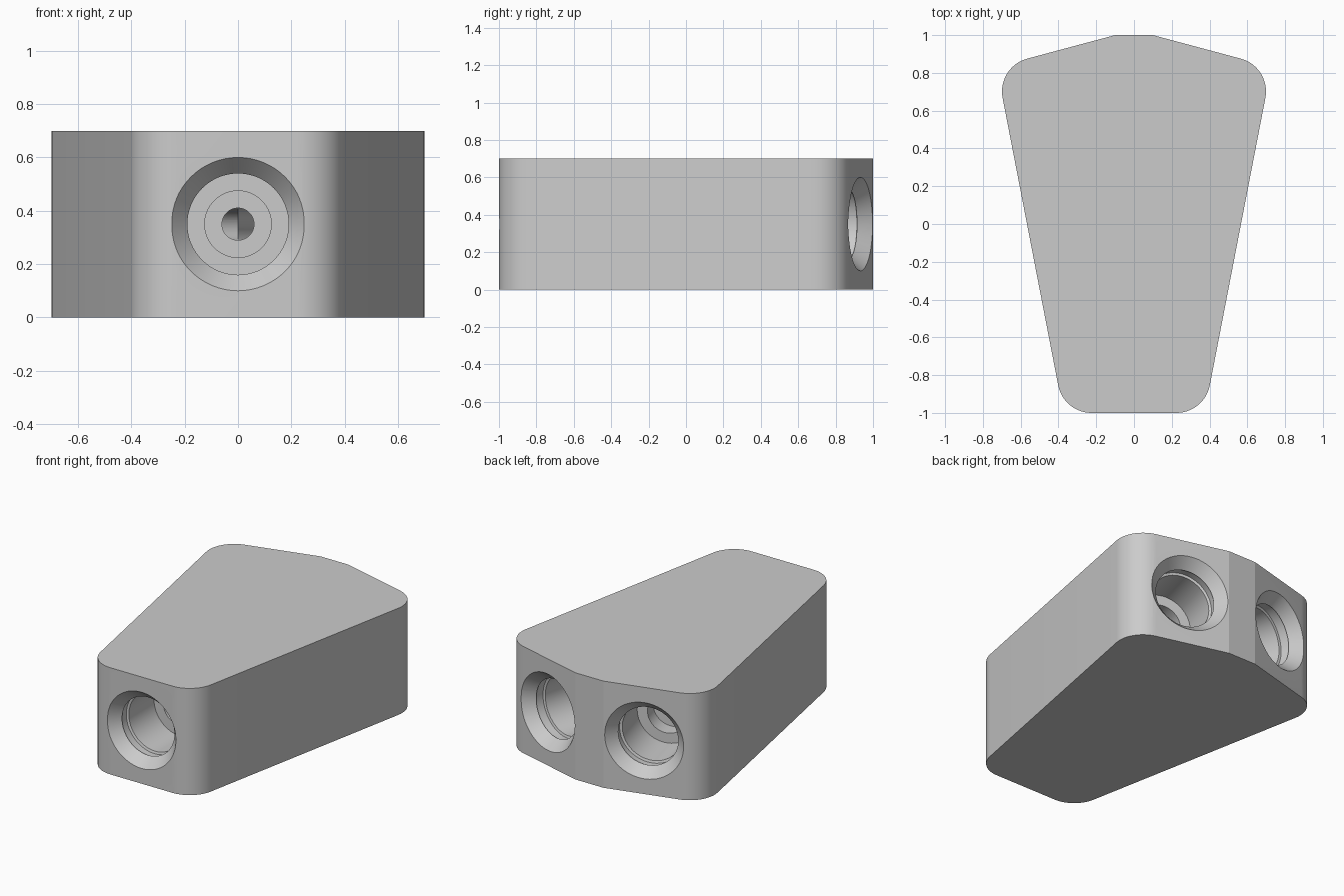
import bpy, bmesh, math
from mathutils import Vector, Matrix

if "Cube" in bpy.data.objects:
    bpy.data.objects.remove(bpy.data.objects["Cube"], do_unlink=True)

HEIGHT = 0.7
SPLAY = math.radians(15)

metal = bpy.data.materials.new("light_grey_metal")
metal.use_nodes = True
GREY = (0.6, 0.6, 0.6, 1)
metal.diffuse_color = GREY
metal.node_tree.nodes["Principled BSDF"].inputs["Base Color"].default_value = GREY


def make_object(name, bm):
    bmesh.ops.recalc_face_normals(bm, faces=bm.faces[:])
    mesh = bpy.data.meshes.new(name)
    bm.to_mesh(mesh)
    bm.free()
    mesh.materials.append(metal)
    obj = bpy.data.objects.new(name, mesh)
    bpy.context.collection.objects.link(obj)
    return obj


def fillet(before, corner, after, radius, steps=14):
    """Points of a round corner between two straight edges."""
    a = (before - corner).normalized()
    b = (after - corner).normalized()
    half = a.angle(b) / 2
    centre = corner + (a + b).normalized() * (radius / math.sin(half))
    start = corner + a * (radius / math.tan(half)) - centre
    sweep = math.pi - 2 * half
    return [centre + Matrix.Rotation(sweep * i / steps, 2) @ start
            for i in range(steps + 1)]


# Tapered block: outline of one half, mirrored, then extruded
front = Vector((0.373, -1))
shoulder = Vector((0.7275, 0.832))
crest = Vector((0.1, 1))
half_outline = (fillet(Vector((0, -1)), front, shoulder, 0.18)
                + fillet(front, shoulder, crest, 0.18) + [crest])
outline = half_outline + [Vector((-p.x, p.y)) for p in reversed(half_outline)]

bm = bmesh.new()
base = bm.faces.new([bm.verts.new((p.x, p.y, 0)) for p in outline])
top = bmesh.ops.extrude_face_region(bm, geom=[base])["geom"]
bmesh.ops.translate(bm, vec=(0, 0, HEIGHT),
                    verts=[g for g in top if isinstance(g, bmesh.types.BMVert)])
block = make_object("manifold_block", bm)


# Port cutter: countersink, relief groove, stepped bore, narrow channel
def port_cutter(name, centre, outward, channel_end):
    profile = [(0, -0.01), (0.2586, -0.01), (0.19, 0.07), (0.205, 0.075),
               (0.205, 0.135), (0.19, 0.14), (0.19, 0.4), (0.125, 0.4),
               (0.125, 0.5), (0.06, 0.5), (0.06, channel_end), (0, channel_end)]
    bm = bmesh.new()
    verts = [bm.verts.new((r, 0, -depth)) for r, depth in profile]
    edges = [bm.edges.new(pair) for pair in zip(verts, verts[1:])]
    bmesh.ops.spin(bm, geom=verts + edges, cent=(0, 0, 0), axis=(0, 0, 1),
                   angle=math.tau, steps=64, use_merge=True)
    bmesh.ops.remove_doubles(bm, verts=bm.verts[:], dist=0.0001)
    turn = Vector((0, 0, 1)).rotation_difference(outward).to_matrix().to_4x4()
    bmesh.ops.transform(bm, matrix=Matrix.Translation(centre) @ turn,
                        verts=bm.verts[:])
    cutter = make_object(name, bm)
    cutter.hide_render = True
    return cutter


mid = HEIGHT / 2
cutters = [port_cutter("front_port_cutter", Vector((0, -1, mid)),
                       Vector((0, -1, 0)), 0.64)]
for side, label in ((1, "left"), (-1, "right")):
    cutters.append(port_cutter(
        label + "_port_cutter", Vector((side * 0.35, 0.933, mid)),
        Vector((side * math.sin(SPLAY), math.cos(SPLAY), 0)), 1.36))

# Cut the three ports into the block
bpy.ops.object.select_all(action="DESELECT")
block.select_set(True)
bpy.context.view_layer.objects.active = block
for cutter in cutters:
    cut = block.modifiers.new(cutter.name, "BOOLEAN")
    cut.operation = "DIFFERENCE"
    cut.solver = "EXACT"
    cut.object = cutter
    bpy.ops.object.modifier_apply(modifier=cut.name)
    bpy.data.objects.remove(cutter, do_unlink=True)

bpy.ops.object.shade_smooth_by_angle(angle=math.radians(12))
